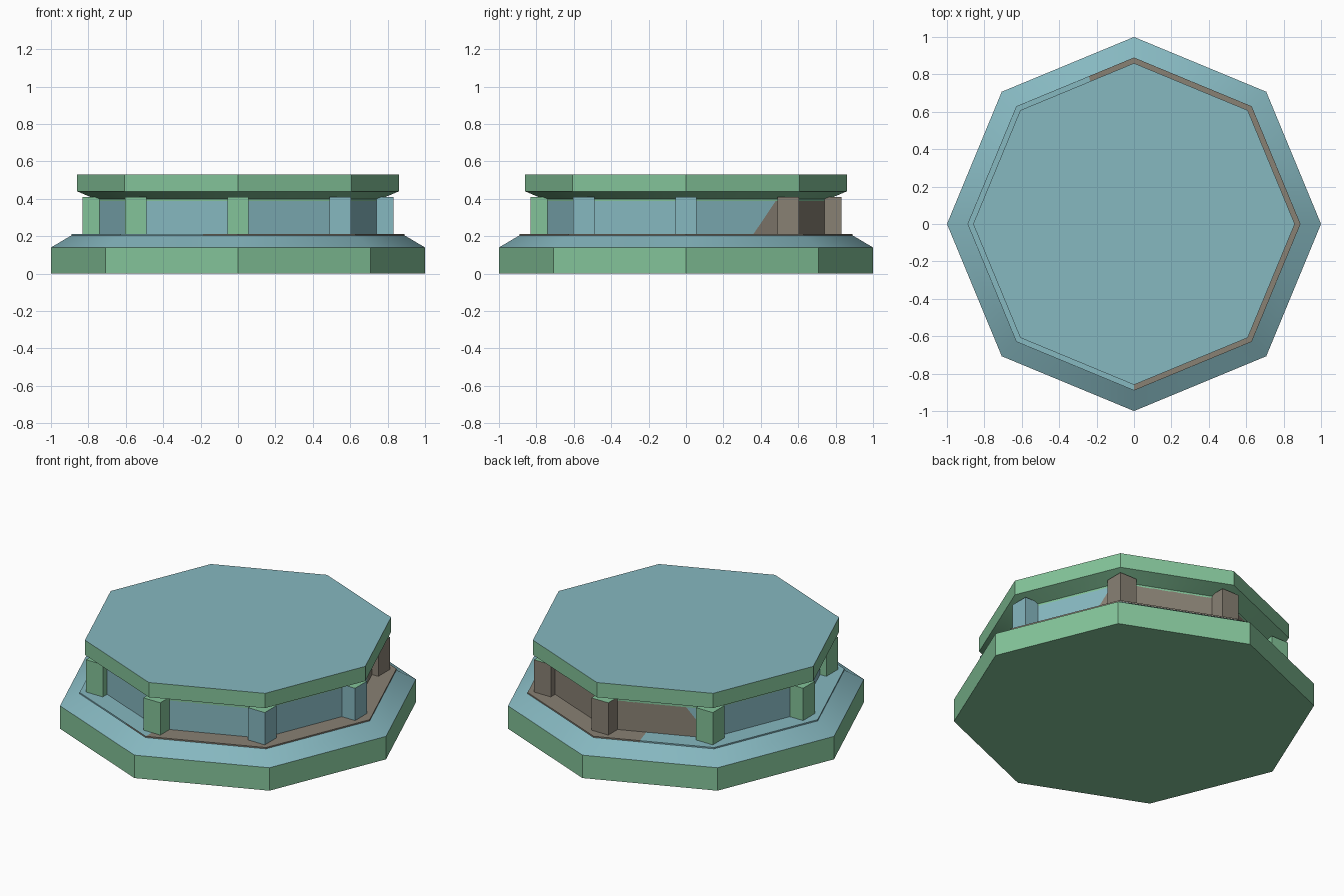
import bpy, bmesh, math
from mathutils import Vector

if "Cube" in bpy.data.objects:
    bpy.data.objects.remove(bpy.data.objects["Cube"])


def material(name, rgb):
    m = bpy.data.materials.new(name)
    m.diffuse_color = (*rgb, 1)
    m.use_nodes = True
    m.node_tree.nodes["Principled BSDF"].inputs["Base Color"].default_value = m.diffuse_color
    return m


MATS = [material("soft_green", (0.23, 0.55, 0.32)),
        material("dusty_teal", (0.24, 0.48, 0.53)),
        material("warm_grey", (0.25, 0.22, 0.175))]
GREEN, TEAL, GREY = 0, 1, 2


def azimuth(v):
    return math.degrees(math.atan2(v.y, v.x))


def lathe(profile):
    """Eight-sided solid from (radius, z) points, bottom to top."""
    bm = bmesh.new()
    rings = [[bm.verts.new((r * math.cos(i * math.pi / 4), r * math.sin(i * math.pi / 4), z))
              for i in range(8)] for r, z in profile]
    for a, b in zip(rings, rings[1:]):
        for i in range(8):
            j = (i + 1) % 8
            bm.faces.new((a[i], a[j], b[j], b[i]))
    bm.faces.new(rings[0][::-1])
    bm.faces.new(rings[-1])
    bm.normal_update()
    return bm


def cut_faces(bm, faces, point, normal):
    geom = set(faces)
    for f in faces:
        geom.update(f.edges)
        geom.update(f.verts)
    bmesh.ops.bisect_plane(bm, geom=list(geom), plane_co=point, plane_no=normal)
    bm.normal_update()


def finish(name, bm, rule):
    for f in bm.faces:
        f.material_index = rule(f)
    me = bpy.data.meshes.new(name)
    bm.to_mesh(me)
    bm.free()
    for m in MATS:
        me.materials.append(m)
    ob = bpy.data.objects.new(name, me)
    bpy.context.collection.objects.link(ob)
    bpy.ops.object.select_all(action='DESELECT')
    ob.select_set(True)
    bpy.context.view_layer.objects.active = ob
    bpy.ops.object.shade_smooth_by_angle(angle=math.radians(30))
    return ob


def green_with_teal_top(f):
    return TEAL if f.normal.z > 0.3 else GREEN


# Base plinth with bevelled shoulder, and the top slab with flared underside
finish("base", lathe([(1, 0), (1, 0.14), (0.89, 0.205)]), green_with_teal_top)
finish("top_slab", lathe([(0.765, 0.388), (0.765, 0.40), (0.86, 0.44), (0.86, 0.53)]),
       green_with_teal_top)

# Thin ledge on the base, grey on the right side and part of the back
ledge = lathe([(0.89, 0.20), (0.89, 0.213), (0.70, 0.213)])
for angle in (107, -103):
    a = math.radians(angle)
    octant = [f for f in ledge.faces if len(f.verts) == 4
              and abs(azimuth(f.calc_center_median()) - angle) < 22.5]
    cut_faces(ledge, octant, (0, 0, 0), (-math.sin(a), math.cos(a), 0))


def ledge_rule(f):
    start = -90 if f.normal.z > 0.5 else -103
    return GREY if start < azimuth(f.calc_center_median()) < 107 else TEAL


finish("ledge", ledge, ledge_rule)

# Core wall, with slanted colour borders on two of its faces
core = lathe([(0.765, 0.205), (0.765, 0.39)])
BORDERS = {22.5: (Vector((0.616, 0.36, 0.21)), Vector((0.566, 0.48, 0.39))),
           112.5: (Vector((-0.46, 0.576, 0.33)), Vector((-0.415, 0.593, 0.39)))}
planes = {}
for angle, (p, q) in BORDERS.items():
    a = math.radians(angle)
    n = (q - p).cross(Vector((math.cos(a), math.sin(a), 0))).normalized()
    if n.z > 0:
        n = -n      # the grey side is the lower one
    planes[angle] = (p, n)
    wall = [f for f in core.faces if abs(f.normal.z) < 0.5
            and abs(azimuth(f.normal) - angle) < 5]
    cut_faces(core, wall, p, n)


def core_rule(f):
    if abs(f.normal.z) > 0.5:
        return GREEN
    az = azimuth(f.normal)
    for angle, (p, n) in planes.items():
        if abs(az - angle) < 5:
            return GREY if (f.calc_center_median() - p).dot(n) > 0 else TEAL
    return GREY if 45 < az < 90 else TEAL


finish("core_wall", core, core_rule)

# Eight square posts, all aligned to the axes
POST_COLOURS = [TEAL, GREY, GREY, GREEN, GREEN, GREEN, GREEN, TEAL]
for i, colour in enumerate(POST_COLOURS):
    a = i * math.pi / 4
    bm = bmesh.new()
    bmesh.ops.create_cube(bm, size=1)
    bmesh.ops.scale(bm, vec=(0.114, 0.114, 0.20), verts=bm.verts)
    bmesh.ops.translate(bm, vec=(0.774 * math.cos(a), 0.774 * math.sin(a), 0.31), verts=bm.verts)
    bm.normal_update()
    finish(f"post_{i + 1}", bm, lambda f: GREEN if f.normal.z > 0.5 else colour)
